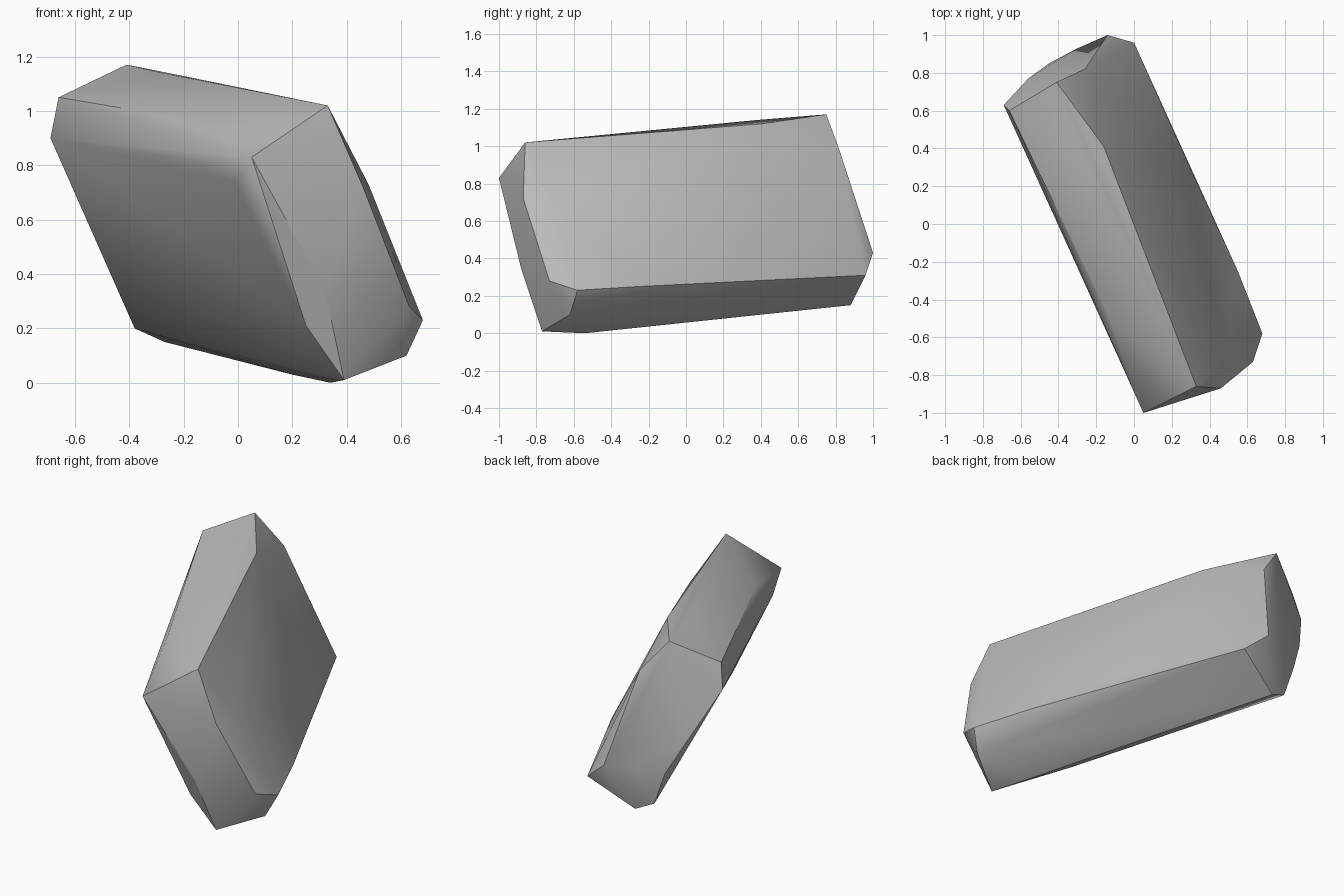
import bpy
import bmesh
import math

# Remove the default cube
default_cube = bpy.data.objects.get("Cube")
if default_cube:
    bpy.data.objects.remove(default_cube, do_unlink=True)

# Single stone colour
stone = bpy.data.materials.new("stone_grey")
stone.use_nodes = True
stone_colour = (0.5, 0.5, 0.5, 1)
stone.diffuse_color = stone_colour
shader = next(n for n in stone.node_tree.nodes if n.type == "BSDF_PRINCIPLED")
shader.inputs["Base Color"].default_value = stone_colour

# Corner runs of the leaning slab, each following one worn edge
upper_right_edge = [(-.41, .75, 1.17), (-.28, .38, 1.14), (-.16, .41, 1.12),
                    (.11, -.36, 1.06), (.33, -.86, 1.02)]
upper_left_edge = [(-.66, .6, 1.05), (-.13, -.5, .96), (.05, -1, .83)]
left_chamfer = [(-.69, .63, .9), (-.4, 0, .85), (-.18, -.49, .82),
                (-.01, -.83, .74)]
front_end = [(.46, -.87, .72), (.48, -.72, .73), (.32, -.88, .34),
             (.25, -.82, .21), (.63, -.73, .28)]
lower_right_edge = [(.68, -.58, .23), (.62, -.62, .1), (.55, -.25, .25),
                    (.29, .31, .34), (0, .96, .31)]
bottom_edge = [(.39, -.77, .01), (.34, -.54, 0), (.2, -.3, .03),
               (-.27, .88, .15), (-.38, .85, .2)]
back_end = [(-.26, .82, .98), (-.14, 1, .43), (-.3, .93, .42),
            (-.45, .85, .4), (-.56, .77, .62)]
edge_runs = (upper_right_edge, upper_left_edge, left_chamfer, front_end,
             lower_right_edge, bottom_edge, back_end)


def build_hull(name, runs, material):
    """Wrap the corner runs in a closed convex stone surface."""
    bm = bmesh.new()
    for run in runs:
        for corner in run:
            bm.verts.new(corner)
    hull = bmesh.ops.convex_hull(bm, input=bm.verts, use_existing_faces=False)
    # Discard corners lying inside the stone
    unused = set(hull["geom_interior"]) | set(hull["geom_unused"])
    loose = [v for v in bm.verts if v in unused or not v.link_faces]
    bmesh.ops.delete(bm, geom=loose, context="VERTS")
    bmesh.ops.recalc_face_normals(bm, faces=bm.faces)
    mesh = bpy.data.meshes.new(name)
    bm.to_mesh(mesh)
    bm.free()
    mesh.materials.append(material)
    obj = bpy.data.objects.new(name, mesh)
    bpy.context.scene.collection.objects.link(obj)
    return obj


# Rock slab with soft facets and crisp broken edges
rock = build_hull("rock_slab", edge_runs, stone)
bpy.ops.object.select_all(action="DESELECT")
rock.select_set(True)
bpy.context.view_layer.objects.active = rock
bpy.ops.object.shade_smooth_by_angle(angle=math.radians(30))
